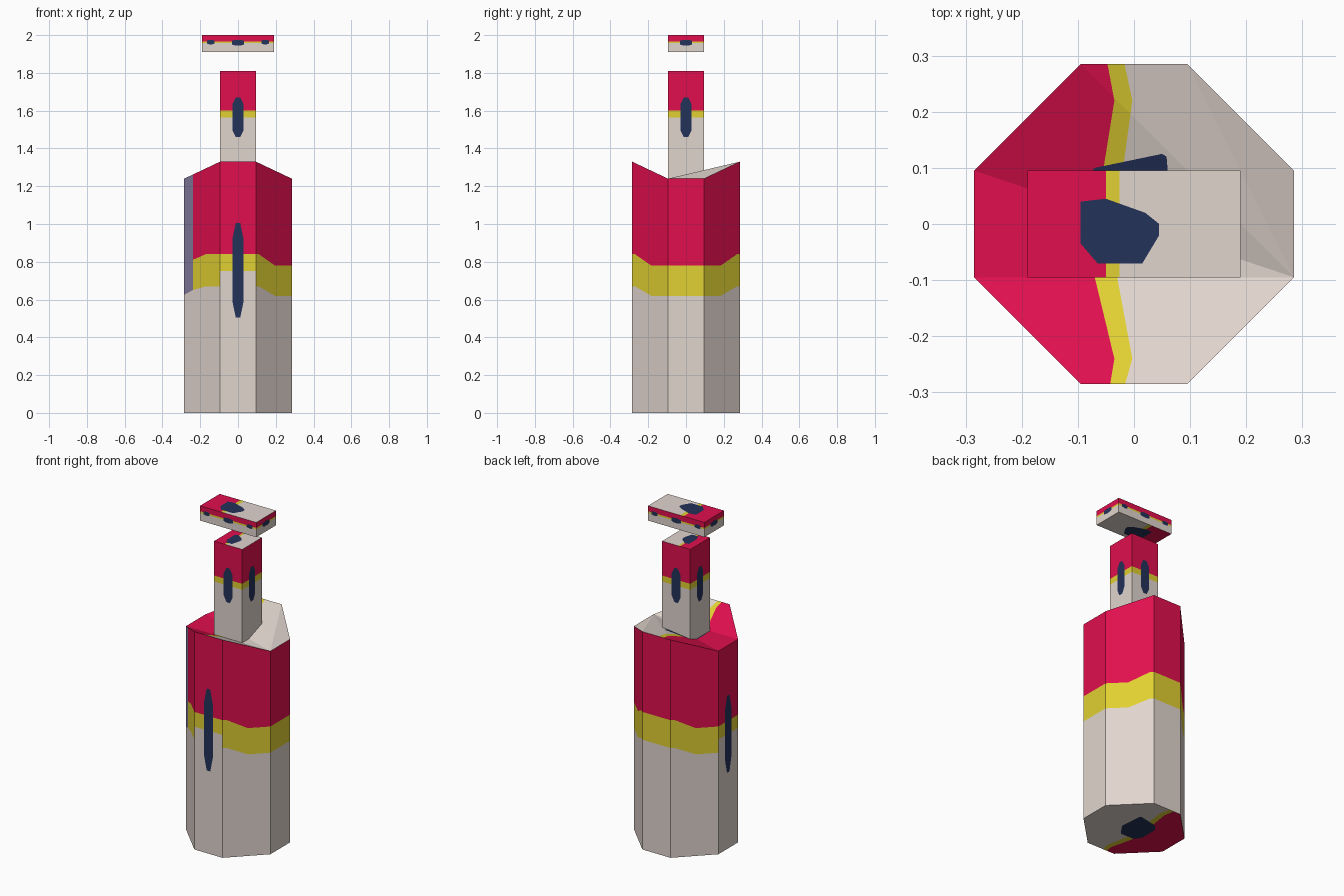
import bpy, bmesh
from mathutils import Vector

if "Cube" in bpy.data.objects:
    bpy.data.objects.remove(bpy.data.objects["Cube"])

COLOURS = [("cream", (225, 213, 206)), ("crimson", (225, 15, 78)), ("yellow", (225, 208, 50)),
           ("navy", (36, 50, 90)), ("dusty_purple", (132, 123, 158))]
CREAM, RED, YELLOW, NAVY, PURPLE = range(5)
MATS = []
for name, rgb in COLOURS:
    m = bpy.data.materials.new(name)
    m.diffuse_color = [((c / 255 + 0.055) / 1.055) ** 2.4 if c > 10 else c / 255 / 12.92
                       for c in rgb] + [1]
    m.use_nodes = True
    m.node_tree.nodes["Principled BSDF"].inputs["Base Color"].default_value = m.diffuse_color
    MATS.append(m)

UP = Vector((0, 0, 1))


def paint(bm, direction, pts, mat):
    """Cut a convex outline into the faces that point along direction and colour it."""
    axis = Vector(direction).normalized()
    limit = 0.8 if abs(axis.z) > 0.9 else 0.99
    pts = [Vector(p) for p in pts]
    mid = sum(pts, Vector()) / len(pts)
    bm.normal_update()
    inside = [f for f in bm.faces if f.normal.dot(axis) > limit]
    for a, b in zip(pts, pts[1:] + pts[:1]):
        no = (b - a).cross(axis)
        if no.length < 1e-9 or not inside:
            continue
        no.normalize()
        if (mid - a).dot(no) > 0:
            no.negate()
        geom = set(inside)
        for f in inside:
            geom.update(f.edges)
            geom.update(f.verts)
        res = bmesh.ops.bisect_plane(bm, geom=list(geom), dist=1e-5, plane_co=a, plane_no=no)
        inside = [f for f in res["geom"] if isinstance(f, bmesh.types.BMFace) and f.is_valid
                  and (f.calc_center_median() - a).dot(no) < 0]
    for f in inside:
        f.material_index = mat


def prism(corners, bottom, tops, fan=0):
    """Closed prism with a triangle fan on top, starting from corner number fan."""
    bm = bmesh.new()
    n = len(corners)
    lo = [bm.verts.new((x, y, bottom)) for x, y in corners]
    hi = [bm.verts.new((x, y, z)) for (x, y), z in zip(corners, tops)]
    bm.faces.new(lo[::-1])
    for i in range(n):
        j = (i + 1) % n
        bm.faces.new((lo[i], lo[j], hi[j], hi[i]))
    for k in range(1, n - 1):
        bm.faces.new((hi[fan], hi[(fan + k) % n], hi[(fan + k + 1) % n]))
    return bm


def wall(bm, p, q, bands, purple=False):
    """Red over yellow over cream; bands are (position along wall, yellow low, yellow high)."""
    p, q = Vector((*p, 0)), Vector((*q, 0))
    n = (q - p).cross(UP)
    at = lambda t, z: p.lerp(q, t) + UP * z
    for i, ((t0, l0, h0), (t1, l1, h1)) in enumerate(zip(bands, bands[1:])):
        last = purple and i == 0
        paint(bm, n, [at(t0, l0), at(t1, l1), at(t1, 3), at(t0, 3)], PURPLE if last else YELLOW)
        if not last:
            paint(bm, n, [at(t0, h0), at(t1, h1), at(t1, 3), at(t0, 3)], RED)


def spot(bm, p, q, z, half_h, half_w, offset=0):
    """Upright navy oval on a wall."""
    p, q = Vector((*p, 0)), Vector((*q, 0))
    u = (q - p).normalized()
    c = (p + q) / 2 + u * offset + UP * z
    outline = [(.4, -1), (1, -.65), (1, .65), (.4, 1), (-.4, 1), (-1, .65), (-1, -.65), (-.4, -1)]
    paint(bm, u.cross(UP), [c + u * a * half_w + UP * b * half_h for a, b in outline], NAVY)


def end_pattern(bm, sign, stripe, blob):
    """Red and yellow across an end face, then the navy patch. stripe is (y, left, right)."""
    d = UP * sign
    for (y0, l0, r0), (y1, l1, r1) in zip(stripe, stripe[1:]):
        paint(bm, d, [(-1, y0, 0), (r0, y0, 0), (r1, y1, 0), (-1, y1, 0)], YELLOW)
        paint(bm, d, [(-1, y0, 0), (l0, y0, 0), (l1, y1, 0), (-1, y1, 0)], RED)
    paint(bm, d, [(x, y, 0) for x, y in blob], NAVY)


def finish(bm, name):
    me = bpy.data.meshes.new(name)
    bm.to_mesh(me)
    bm.free()
    for m in MATS:
        me.materials.append(m)
    bpy.context.collection.objects.link(bpy.data.objects.new(name, me))


def box_corners(x, y):
    return [(-x, -y), (x, -y), (x, y), (-x, y)]


BLOB = [(-.095, .04), (-.05, .045), (.02, .02), (.045, 0), (.045, -.02),
        (.015, -.07), (-.065, -.07), (-.095, -.035)]

# Body: eight sides, front and back rims higher than the sides
a, b = .095, .285
P = [(-a, -b), (a, -b), (b, -a), (b, a), (a, b), (-a, b), (-b, a), (-b, -a)]
body = prism(P, 0, [1.33 if abs(y) > .2 else 1.24 for x, y in P], fan=2)
flat = lambda lo, hi: [(0, lo, hi), (1, lo, hi)]
slope = [(0, .67, .84), (.08, .67, .84), (.53, .62, .78), (1, .62, .78)]
rising = [(1 - t, lo, hi) for t, lo, hi in slope[::-1]]
front_left = [(0, .625, .78), (.24, .65, .81), (.6, .67, .84), (1, .67, .84)]
walls = [flat(.75, .84), slope, flat(.62, .78), rising,
         flat(.67, .84), slope, flat(.70, .78), front_left]
for i, bands in enumerate(walls):
    wall(body, P[i], P[(i + 1) % 8], bands, purple=(i == 7))
spot(body, P[0], P[1], .755, .25, .03)
spot(body, P[6], P[7], .70, .235, .03)
top_stripe = [(-.3, -.045, -.02), (-.24, -.035, -.003), (-.095, -.07, -.03),
              (.095, -.055, -.02), (.22, -.035, -.003), (.3, -.05, -.02)]
body_blob = [(-.1, .06), (-.07, .1), (.05, .125), (.058, .12), (.07, -.02),
             (.02, -.09), (-.07, -.09), (-.1, -.05)]
end_pattern(body, 1, top_stripe, body_blob)
end_pattern(body, -1, top_stripe, body_blob)
finish(body, "body")

# Neck: square post
C = box_corners(.095, .095)
neck = prism(C, 1.24, [1.81] * 4)
for i in range(4):
    wall(neck, C[i], C[(i + 1) % 4], flat(1.563, 1.6))
    spot(neck, C[i], C[(i + 1) % 4], 1.565, .105, .03)
for s in (1, -1):
    end_pattern(neck, s, [(-.2, -.025, -.012), (.2, -.025, -.012)], [(x / 2, y) for x, y in BLOB])
finish(neck, "neck")

# Cap: flat block floating above the neck
C = box_corners(.19, .095)
cap = prism(C, 1.91, [2.0] * 4)
for i in range(4):
    p, q = C[i], C[(i + 1) % 4]
    wall(cap, p, q, flat(1.957, 1.967))
    spot(cap, p, q, 1.96, .015, .033)
    if i % 2 == 0:
        for side in (-.145, .145):
            spot(cap, p, q, 1.963, .012, .02, side)
for s in (1, -1):
    end_pattern(cap, s, [(-.2, -.05, -.026), (.2, -.05, -.026)], BLOB)
finish(cap, "cap")
